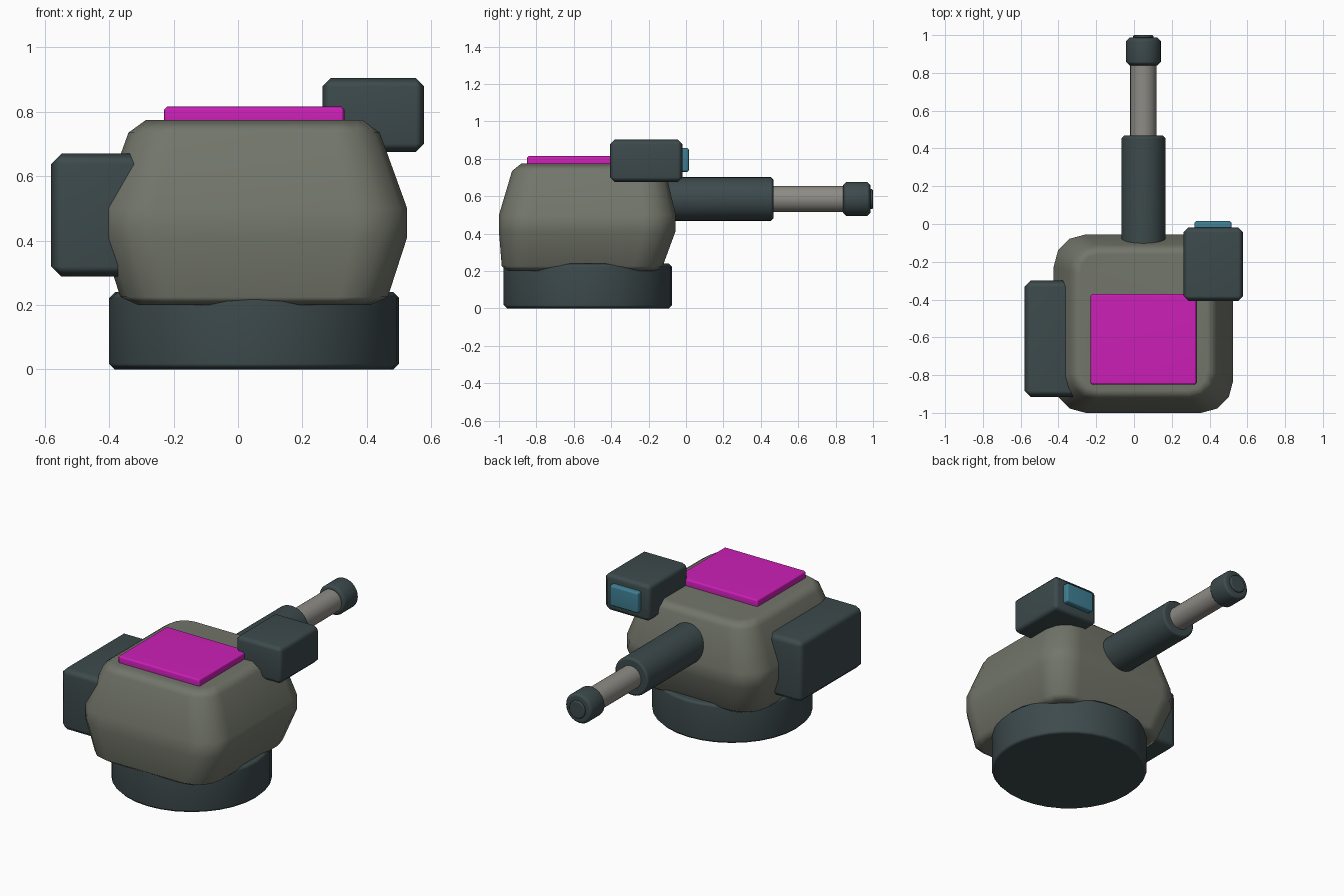
import bpy, bmesh, math
from mathutils import Matrix, Vector

if "Cube" in bpy.data.objects:
    bpy.data.objects.remove(bpy.data.objects["Cube"], do_unlink=True)


def material(name, rgb):
    m = bpy.data.materials.new(name)
    m.use_nodes = True
    m.diffuse_color = (*rgb, 1)
    m.node_tree.nodes["Principled BSDF"].inputs["Base Color"].default_value = (*rgb, 1)
    return m


OLIVE = material("olive grey", (0.17, 0.18, 0.145))
DARK = material("dark slate", (0.046, 0.068, 0.072))
STEEL = material("pale steel", (0.27, 0.26, 0.235))
MAGENTA = material("magenta", (0.6, 0.014, 0.47))
GLASS = material("blue glass", (0.05, 0.21, 0.29))


def finish(name, bm, mat, bevel=0):
    """Turn a bmesh into a smooth-shaded object with optional chamfered edges."""
    bmesh.ops.recalc_face_normals(bm, faces=bm.faces)
    me = bpy.data.meshes.new(name)
    bm.to_mesh(me)
    bm.free()
    me.materials.append(mat)
    ob = bpy.data.objects.new(name, me)
    bpy.context.collection.objects.link(ob)
    bpy.context.view_layer.objects.active = ob
    ob.select_set(True)
    if bevel:
        mod = ob.modifiers.new("chamfer", "BEVEL")
        mod.width = bevel
        mod.segments = 1
        mod.limit_method = "ANGLE"
        bpy.ops.object.modifier_apply(modifier=mod.name)
    bpy.ops.object.shade_smooth_by_angle(angle=math.radians(60))
    ob.modifiers.new("weighted normals", "WEIGHTED_NORMAL").keep_sharp = True
    ob.select_set(False)
    return ob


def box(name, low, high, mat, bevel):
    low, high = Vector(low), Vector(high)
    bm = bmesh.new()
    bmesh.ops.create_cube(bm, size=1)
    bmesh.ops.scale(bm, vec=high - low, verts=bm.verts)
    bmesh.ops.translate(bm, vec=(low + high) / 2, verts=bm.verts)
    return finish(name, bm, mat, bevel)


def cylinder(name, radius, start, end, mat, bevel=0, sides=32):
    """Cylinder between two points."""
    start, end = Vector(start), Vector(end)
    axis = end - start
    bm = bmesh.new()
    bmesh.ops.create_cone(bm, cap_ends=True, segments=sides, radius1=radius,
                          radius2=radius, depth=axis.length)
    turn = axis.to_track_quat("Z", "Y").to_matrix().to_4x4()
    bm.transform(Matrix.Translation((start + end) / 2) @ turn)
    return finish(name, bm, mat, bevel)


def rounded_ring(bm, cx, z, hx, y0, y1, r, steps=3):
    """Rounded rectangle of vertices at one height."""
    corners = [(hx - r, y1 - r), (r - hx, y1 - r), (r - hx, y0 + r), (hx - r, y0 + r)]
    ring = []
    for quarter, (x, y) in enumerate(corners):
        for i in range(steps + 1):
            a = (quarter + i / steps) * math.pi / 2
            ring.append(bm.verts.new((cx + x + r * math.cos(a), y + r * math.sin(a), z)))
    return ring


CX, CY = 0.05, -0.525

# Turret body: height, half width, rear y, gun-side y, corner radius
levels = [
    (0.20, 0.36, -0.95, -0.16, 0.12),
    (0.225, 0.415, -0.985, -0.125, 0.15),
    (0.41, 0.475, -1.0, -0.057, 0.17),
    (0.50, 0.475, -1.0, -0.055, 0.17),
    (0.735, 0.39, -0.93, -0.11, 0.14),
    (0.775, 0.335, -0.88, -0.16, 0.1),
]
bm = bmesh.new()
rings = [rounded_ring(bm, CX, *level) for level in levels]
for a, b in zip(rings, rings[1:]):
    for i in range(len(a)):
        j = (i + 1) % len(a)
        bm.faces.new((a[i], a[j], b[j], b[i]))
bm.faces.new(rings[0])
bm.faces.new(rings[-1])
finish("turret_body", bm, OLIVE)

# Base ring
cylinder("base", 0.45, (CX, CY, 0), (CX, CY, 0.24), DARK, 0.018)

# Gun, from sleeve to muzzle tip
gun = [
    ("barrel_sleeve", 0.117, -0.25, 0.468, DARK, 0.015),
    ("barrel", 0.07, 0.4, 0.88, STEEL, 0),
    ("muzzle", 0.092, 0.84, 0.987, DARK, 0.018),
    ("muzzle_tip", 0.054, 0.95, 1.0, DARK, 0.006),
]
for name, radius, y0, y1, mat, bevel in gun:
    cylinder(name, radius, (CX, y0, 0.585), (CX, y1, 0.585), mat, bevel)

# Hatch, side storage box, sight housing and its lens
box("hatch", (-0.23, -0.85, 0.74), (0.33, -0.37, 0.816), MAGENTA, 0.01)
box("storage_box", (-0.58, -0.915, 0.288), (-0.283, -0.3, 0.67), DARK, 0.032)
box("sight_housing", (0.262, -0.407, 0.675), (0.578, -0.018, 0.904), DARK, 0.026)
box("sight_lens", (0.32, -0.06, 0.73), (0.517, 0.016, 0.858), GLASS, 0.01)
